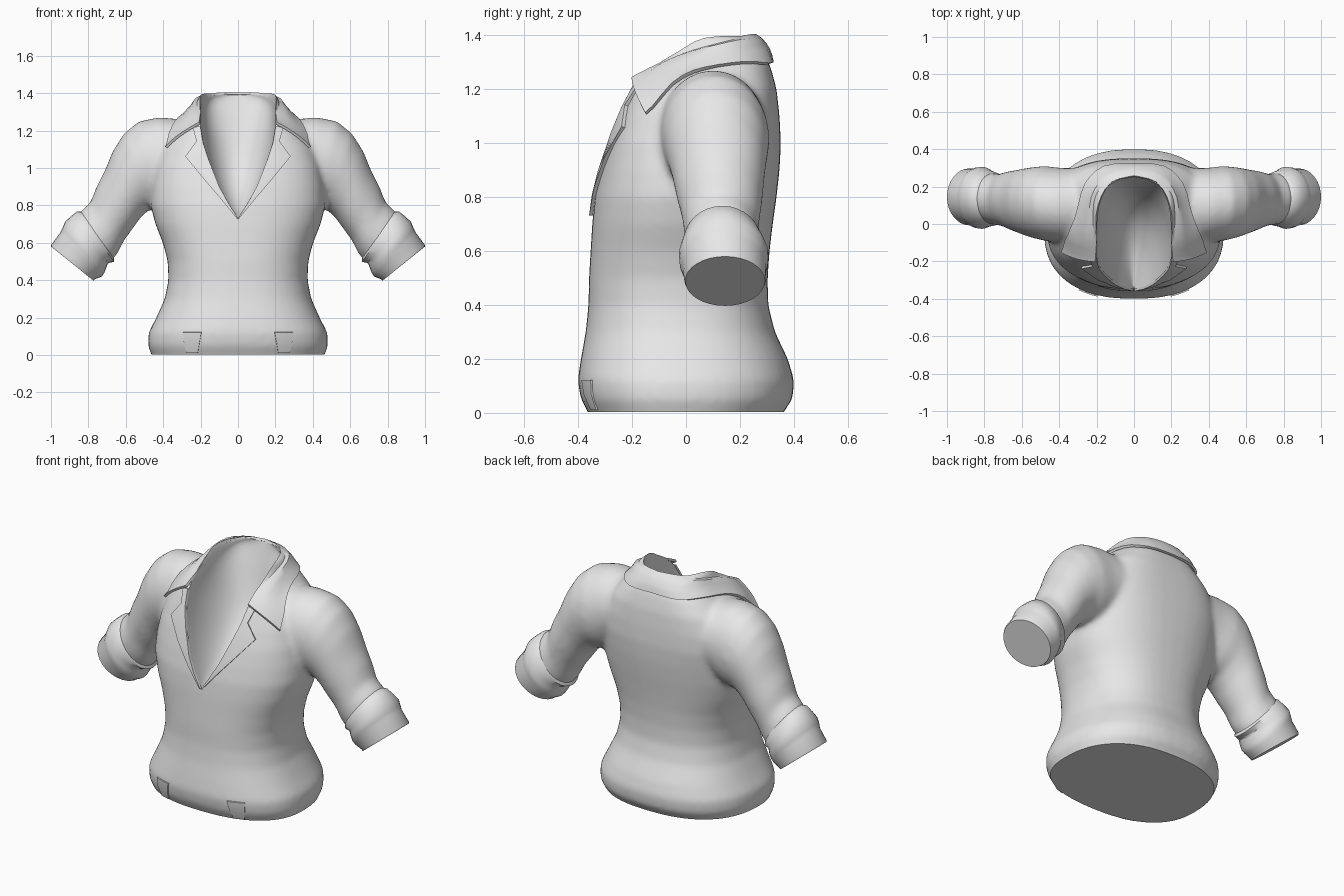
import bpy, bmesh, math
from mathutils import Vector
from mathutils.bvhtree import BVHTree

if "Cube" in bpy.data.objects:
    bpy.data.objects.remove(bpy.data.objects["Cube"])

cloth = bpy.data.materials.new("grey_cloth")
cloth.diffuse_color = (0.8, 0.8, 0.8, 1)
cloth.use_nodes = True
cloth.node_tree.nodes["Principled BSDF"].inputs["Base Color"].default_value = cloth.diffuse_color


def make(name, rows, loop=False, caps=False):
    """Skin a grid of point rows into an object."""
    bm = bmesh.new()
    vs = [[bm.verts.new(p) for p in r] for r in rows]
    n = len(rows[0])
    for a, b in zip(vs, vs[1:]):
        for i in range(n if loop else n - 1):
            j = (i + 1) % n
            bm.faces.new((a[i], a[j], b[j], b[i]))
    if caps:
        bm.faces.new(vs[0])
        bm.faces.new(vs[-1])
    bmesh.ops.recalc_face_normals(bm, faces=bm.faces)
    me = bpy.data.meshes.new(name)
    bm.to_mesh(me)
    bm.free()
    me.materials.append(cloth)
    ob = bpy.data.objects.new(name, me)
    bpy.context.collection.objects.link(ob)
    return ob


def activate(ob):
    bpy.ops.object.select_all(action='DESELECT')
    ob.select_set(True)
    bpy.context.view_layer.objects.active = ob


def modify(ob, kind, **settings):
    activate(ob)
    m = ob.modifiers.new(kind.title(), kind)
    for k, v in settings.items():
        setattr(m, k, v)
    bpy.ops.object.modifier_apply(modifier=m.name)


def smooth(ob, angle=40):
    activate(ob)
    bpy.ops.object.shade_smooth_by_angle(angle=math.radians(angle))


def spline(pts, n):
    """Catmull-Rom resampling, n steps per span, for tuples of any length."""
    out = []
    for i in range(len(pts) - 1):
        p = [pts[max(0, min(len(pts) - 1, i + k))] for k in (-1, 0, 1, 2)]
        for s in range(n):
            t = s / n
            out.append(tuple(0.5 * (2*b + (c-a)*t + (2*a-5*b+4*c-d)*t*t + (3*b-a-3*c+d)*t**3)
                             for a, b, c, d in zip(*p)))
    return out + [tuple(pts[-1])]


def spow(v, e):
    return math.copysign(abs(v) ** e, v)


# torso: height, half width, front, back, centre depth, squareness
torso_rings = [
    (-.04, .45, -.345, .345, -.04, 2.4), (.0, .462, -.362, .36, -.04, 2.4),
    (.05, .482, -.39, .395, -.04, 2.4), (.12, .478, -.402, .402, -.04, 2.4),
    (.2, .437, -.39, .378, -.04, 2.4), (.3, .392, -.372, .33, -.04, 2.4),
    (.4, .372, -.362, .305, -.04, 2.4), (.5, .376, -.36, .303, -.04, 2.4),
    (.6, .402, -.354, .31, -.04, 2.4), (.7, .442, -.348, .322, -.03, 2.4),
    (.8, .468, -.338, .336, -.02, 2.4), (.9, .465, -.315, .347, 0, 2.5),
    (1.0, .45, -.285, .352, .03, 2.7), (1.1, .42, -.25, .347, .06, 2.8),
    (1.2, .36, -.215, .336, .08, 2.9), (1.28, .28, -.17, .315, .1, 2.8),
    (1.34, .225, -.13, .288, .1, 2.5), (1.4, .205, -.08, .258, .1, 2.3)]


def torso_ring(z, a, f, b, c, e):
    ring = []
    for i in range(48):
        t = math.tau * i / 48
        s = math.sin(t)
        ring.append((a * spow(math.cos(t), 2/e), c + (b - c if s > 0 else c - f) * spow(s, 2/e), z))
    return ring


# sleeve: upper x z, lower x z, centre y, half depth
sleeve_rings = [
    (.30, 1.26, .30, .86, .10, .20), (.42, 1.272, .36, .80, .10, .20),
    (.53, 1.25, .42, .785, .11, .20), (.61, 1.185, .47, .78, .115, .19),
    (.67, 1.09, .52, .735, .12, .175), (.715, .98, .57, .665, .125, .162),
    (.757, .90, .61, .61, .13, .148), (.79, .815, .645, .54, .13, .138),
    (.84, .77, .67, .51, .135, .138), (.88, .70, .71, .47, .14, .135)]
cuff_rings = [
    (.83, .765, .665, .525, .133, .13), (.86, .768, .662, .498, .135, .145),
    (.895, .74, .695, .492, .138, .155), (.925, .712, .705, .465, .14, .166),
    (.94, .675, .715, .44, .14, .164), (.95, .655, .728, .42, .142, .155),
    (.998, .59, .765, .405, .145, .152), (1.0, .58, .772, .397, .145, .148)]


def sleeve_ring(side, tx, tz, bx, bz, cy, ry):
    ring = []
    for i in range(32):
        c, s = math.cos(math.tau * i / 32), math.sin(math.tau * i / 32)
        ring.append((side * ((tx + bx) / 2 + c * (tx - bx) / 2), cy + ry * s,
                     (tz + bz) / 2 + c * (tz - bz) / 2))
    return ring


shirt = make("shirt_body", [torso_ring(*r) for r in torso_rings], True, True)
arms = []
for side, label in ((1, "left"), (-1, "right")):
    arms.append(make("sleeve", [sleeve_ring(side, *r) for r in sleeve_rings], True, True))
    cuff = make("cuff_" + label, [sleeve_ring(side, *r) for r in cuff_rings], True, True)
    smooth(cuff, 45)

# blend sleeves and torso into one soft skin
activate(shirt)
for a in arms:
    a.select_set(True)
bpy.ops.object.join()
modify(shirt, 'REMESH', mode='VOXEL', voxel_size=0.014)
modify(shirt, 'SMOOTH', factor=0.5, iterations=14)

# flat hem
bm = bmesh.new()
bm.from_mesh(shirt.data)
bmesh.ops.bisect_plane(bm, geom=bm.verts[:] + bm.edges[:] + bm.faces[:], dist=1e-5,
                       plane_co=(0, 0, 0.004), plane_no=(0, 0, 1), clear_inner=True)
bmesh.ops.holes_fill(bm, edges=[e for e in bm.edges if e.is_boundary])
bmesh.ops.recalc_face_normals(bm, faces=bm.faces)
bm.to_mesh(shirt.data)
skin = BVHTree.FromBMesh(bm)
bm.free()

# neck hollow: half width, rim y z, floor y z, outward angle
hollow = [
    (.004, -.345, .73, -.335, .727, 0), (.05, -.34, .81, -.2, .75, 0),
    (.10, -.32, .90, -.08, .79, 5), (.16, -.27, 1.05, .04, .87, 15),
    (.20, -.20, 1.22, .13, .99, 35), (.20, -.05, 1.31, .18, 1.12, 60),
    (.185, .10, 1.36, .215, 1.25, 85), (.13, .21, 1.388, .24, 1.34, 100),
    (.008, .255, 1.40, .256, 1.398, 115)]
cut_rows = []
for w, y, z, fy, fz, ang in spline(hollow, 3):
    w = max(w, .004)
    row = []
    for i in range(17):
        t = math.pi * i / 16
        s = math.sin(t) ** 0.9
        row.append((w * math.cos(t), y + s * (fy - y), z + s * (fz - z)))
    d = math.radians(ang)
    oy, oz = y - .4 * math.cos(d), z + .4 * math.sin(d)
    cut_rows.append(row + [(-1.5 * w, oy, oz), (1.5 * w, oy, oz)])
cutter = make("neck_cutter", cut_rows, True, True)
cutter.hide_render = True
modify(shirt, 'BOOLEAN', operation='DIFFERENCE', object=cutter, solver='EXACT')
bpy.data.objects.remove(cutter)
smooth(shirt, 40)

# folded collar: inner rim to outer edge, from back centre to front tip
collar_half = [
    (0, .255, 1.40, 0, .318, 1.30), (.12, .222, 1.395, .16, .305, 1.295),
    (.182, .12, 1.37, .25, .21, 1.29), (.2, 0, 1.33, .295, .07, 1.265),
    (.2, -.1, 1.29, .34, -.04, 1.20), (.205, -.2, 1.24, .385, -.15, 1.11)]
half = spline(collar_half, 3)
stations = [(-a, b, c, -d, e, f) for a, b, c, d, e, f in half[:0:-1]] + half
collar_rows = []
for s in stations:
    inner, outer = Vector(s[:3]), Vector(s[3:])
    row = [inner]
    for k in (.2, .4, .6, .8, 1):
        p = inner.lerp(outer, k)
        p += Vector((p.x, p.y - .05, .1)).normalized() * .015 * math.sin(math.pi * k)
        co, no, _, _ = skin.find_nearest(p)
        h = (p - co).dot(no)
        keep = max(h, .012) if k < 1 else min(max(h, .012), .03)
        row.append(p if keep == h else co + no * keep)
    collar_rows.append(row)
collar = make("collar", collar_rows)
modify(collar, 'SOLIDIFY', thickness=.014, offset=0)
smooth(collar, 45)


def plate(name, left, right, lift, thick):
    """Plate draped on the front of the shirt between two x-z edges."""
    rows = []
    for a, b in zip(left, right):
        row = []
        for i in range(5):
            x, z = (a[k] + (b[k] - a[k]) * i / 4 for k in (0, 1))
            hit = skin.ray_cast(Vector((x, -2, z)), Vector((0, 1, 0)))[0]
            row.append((x, (hit.y if hit else -.3) - lift, z))
        rows.append(row)
    ob = make(name, rows)
    modify(ob, 'SOLIDIFY', thickness=thick, offset=0)
    smooth(ob, 40)


# lapels and hem tabs
lapel_in = [(.002, .735), (.05, .81), (.10, .90), (.155, 1.04), (.185, 1.13), (.2, 1.22)]
lapel_out = [(.006, .732), (.095, .838), (.19, .95), (.28, 1.06), (.22, 1.14), (.24, 1.215)]
tab_in = [(.215, .012), (.205, .07), (.195, .122)]
tab_out = [(.275, .012), (.288, .07), (.292, .122)]
for side, label in ((1, "left"), (-1, "right")):
    def flip(pts):
        return [(side * x, z) for x, z in pts]
    plate("lapel_" + label, flip(lapel_in), flip(lapel_out), .008, .014)
    plate("hem_tab_" + label, flip(tab_in), flip(tab_out), .003, .01)
